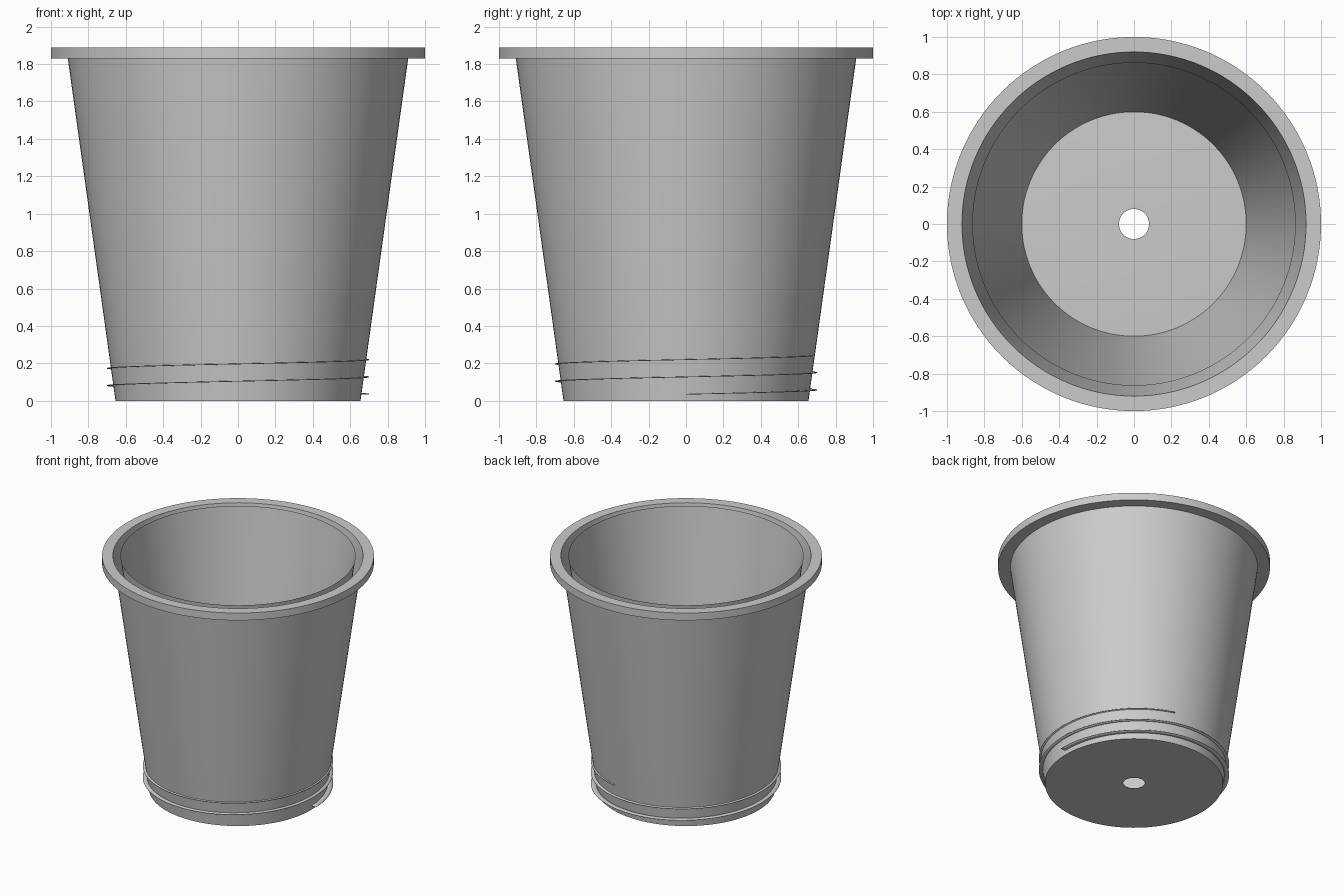
import bpy, bmesh, math

cube = bpy.data.objects.get("Cube")
if cube:
    bpy.data.objects.remove(cube, do_unlink=True)

SEGMENTS = 128
HEIGHT = 1.89

grey = bpy.data.materials.new("plain_grey")
grey.use_nodes = True
colour = (0.6, 0.6, 0.6, 1)
grey.diffuse_color = colour
grey.node_tree.nodes["Principled BSDF"].inputs["Base Color"].default_value = colour


def finish(name, bm, smooth=True):
    mesh = bpy.data.meshes.new(name)
    bm.to_mesh(mesh)
    bm.free()
    obj = bpy.data.objects.new(name, mesh)
    bpy.context.collection.objects.link(obj)
    mesh.materials.append(grey)
    bpy.ops.object.select_all(action='DESELECT')
    obj.select_set(True)
    bpy.context.view_layer.objects.active = obj
    if smooth:
        bpy.ops.object.shade_smooth_by_angle(angle=math.radians(30))
    return obj


def lathe(name, profile, closed=False):
    """Revolve (radius, height) points; counter-clockwise profiles face outward."""
    bm = bmesh.new()
    rings = []
    for r, z in profile:
        rings.append([bm.verts.new((r * math.cos(a), r * math.sin(a), z))
                      for a in (math.tau * i / SEGMENTS for i in range(SEGMENTS))])
    pairs = list(zip(rings, rings[1:]))
    if closed:
        pairs.append((rings[-1], rings[0]))
    for low, high in pairs:
        for i in range(SEGMENTS):
            j = (i + 1) % SEGMENTS
            bm.faces.new((low[i], low[j], high[j], high[i]))
    return finish(name, bm)


# Double-walled tapered body, open between the walls at the top
lathe("outer_wall", [(0.655, 0), (0.91, 1.83)])
lathe("inner_wall", [(0.865, HEIGHT), (0.6, 0.004)])

# Base with a drain hole
lathe("base", [(0.08, 0), (0.655, 0), (0.6, 0.004), (0.08, 0.004)], closed=True)

# Square-edged rim
lathe("rim", [(0.91, 1.83), (1, 1.83), (1, HEIGHT), (0.92, HEIGHT)], closed=True)

# Thin thread spiralling up around the foot
TURNS, PITCH, START = 2.21, 0.0925, 0.035
steps = int(TURNS * SEGMENTS)
bm = bmesh.new()
previous = None
for i in range(steps + 1):
    turn = TURNS * i / steps
    a = math.tau * turn
    z = START + PITCH * turn
    edge = [bm.verts.new((r * math.cos(a), r * math.sin(a), z)) for r in (0.65, 0.7)]
    if previous:
        bm.faces.new((previous[0], previous[1], edge[1], edge[0]))
    previous = edge
thread = finish("spiral_thread", bm)
solid = thread.modifiers.new("thickness", 'SOLIDIFY')
solid.thickness = 0.004
solid.offset = 0
